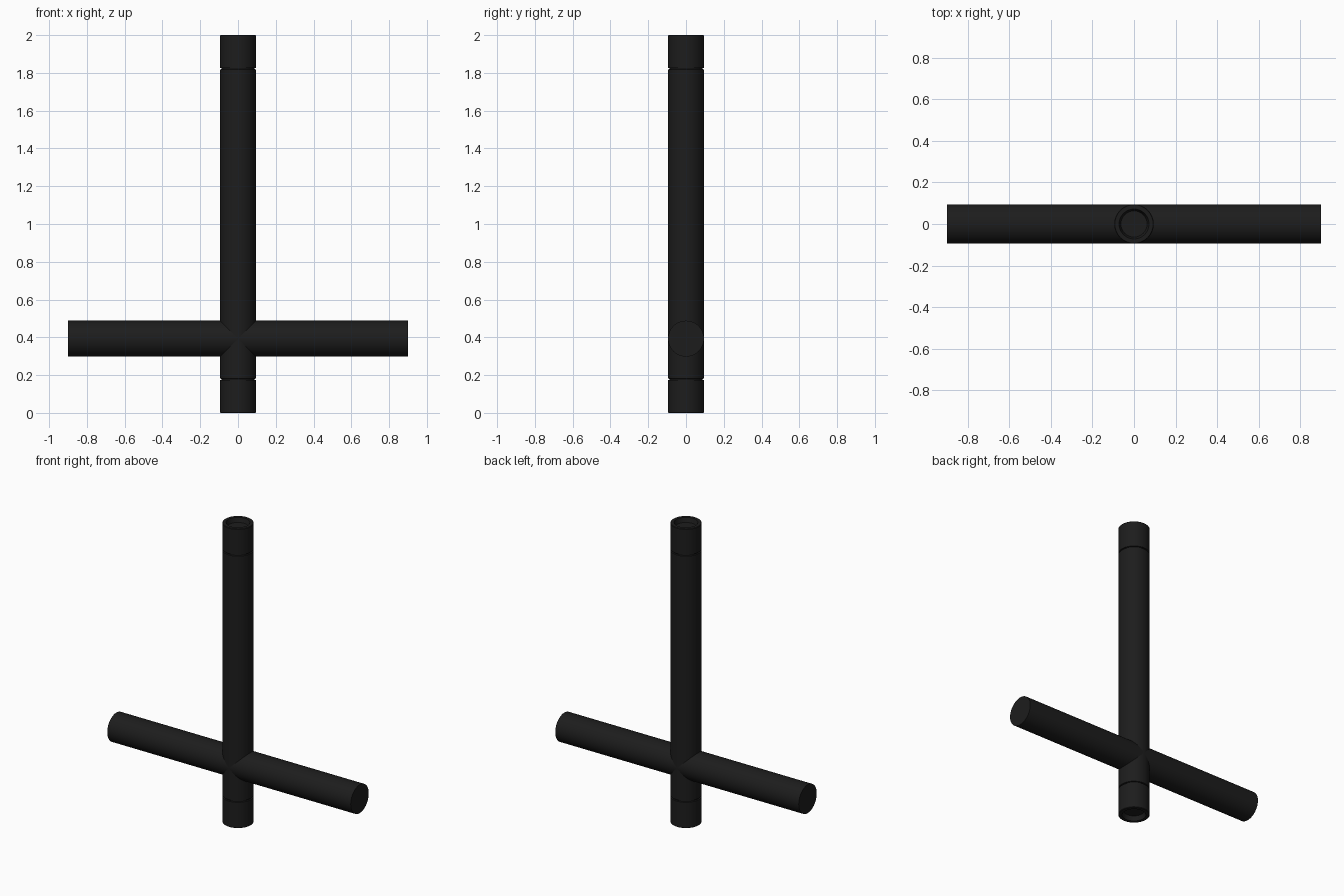
import bpy, bmesh, math
from mathutils import Matrix

if "Cube" in bpy.data.objects:
    bpy.data.objects.remove(bpy.data.objects["Cube"])

R = 0.095
dark = bpy.data.materials.new("black")
dark.diffuse_color = (0.012, 0.012, 0.012, 1)
dark.use_nodes = True
dark.node_tree.nodes["Principled BSDF"].inputs["Base Color"].default_value = dark.diffuse_color


def lathe(name, profile, steps=64, matrix=None):
    """Spin an (r, z) profile around z; axis points close the ends."""
    bm = bmesh.new()
    verts = [bm.verts.new((r, 0, z)) for r, z in profile]
    edges = [bm.edges.new(p) for p in zip(verts, verts[1:])]
    bmesh.ops.spin(bm, geom=verts + edges, cent=(0, 0, 0), axis=(0, 0, 1),
                   angle=math.tau, steps=steps, use_duplicate=False)
    bmesh.ops.remove_doubles(bm, verts=bm.verts, dist=1e-5)
    bmesh.ops.recalc_face_normals(bm, faces=bm.faces)
    if matrix:
        bm.transform(matrix)
    mesh = bpy.data.meshes.new(name)
    bm.to_mesh(mesh)
    bm.free()
    obj = bpy.data.objects.new(name, mesh)
    bpy.context.collection.objects.link(obj)
    mesh.materials.append(dark)
    bpy.context.view_layer.objects.active = obj
    bpy.ops.object.select_all(action='DESELECT')
    obj.select_set(True)
    bpy.ops.object.shade_smooth_by_angle(angle=math.radians(30))
    return obj


# Upright tube: grooved collar and recessed end, mirrored about the middle
end = [(0, 0.03), (0.063, 0.03), (0.072, 0.0), (R - 0.003, 0.0), (R, 0.003),
       (R, 0.173), (R - 0.007, 0.175), (R - 0.007, 0.18), (R, 0.182)]
lathe("upright_tube", end + [(r, 2 - z) for r, z in reversed(end)])

# Crossbar through the upright
turn = Matrix.Translation((0, 0, 0.393)) @ Matrix.Rotation(math.pi / 2, 4, 'Y')
lathe("crossbar", [(0, -0.9), (R, -0.9), (R, 0.9), (0, 0.9)], matrix=turn)
